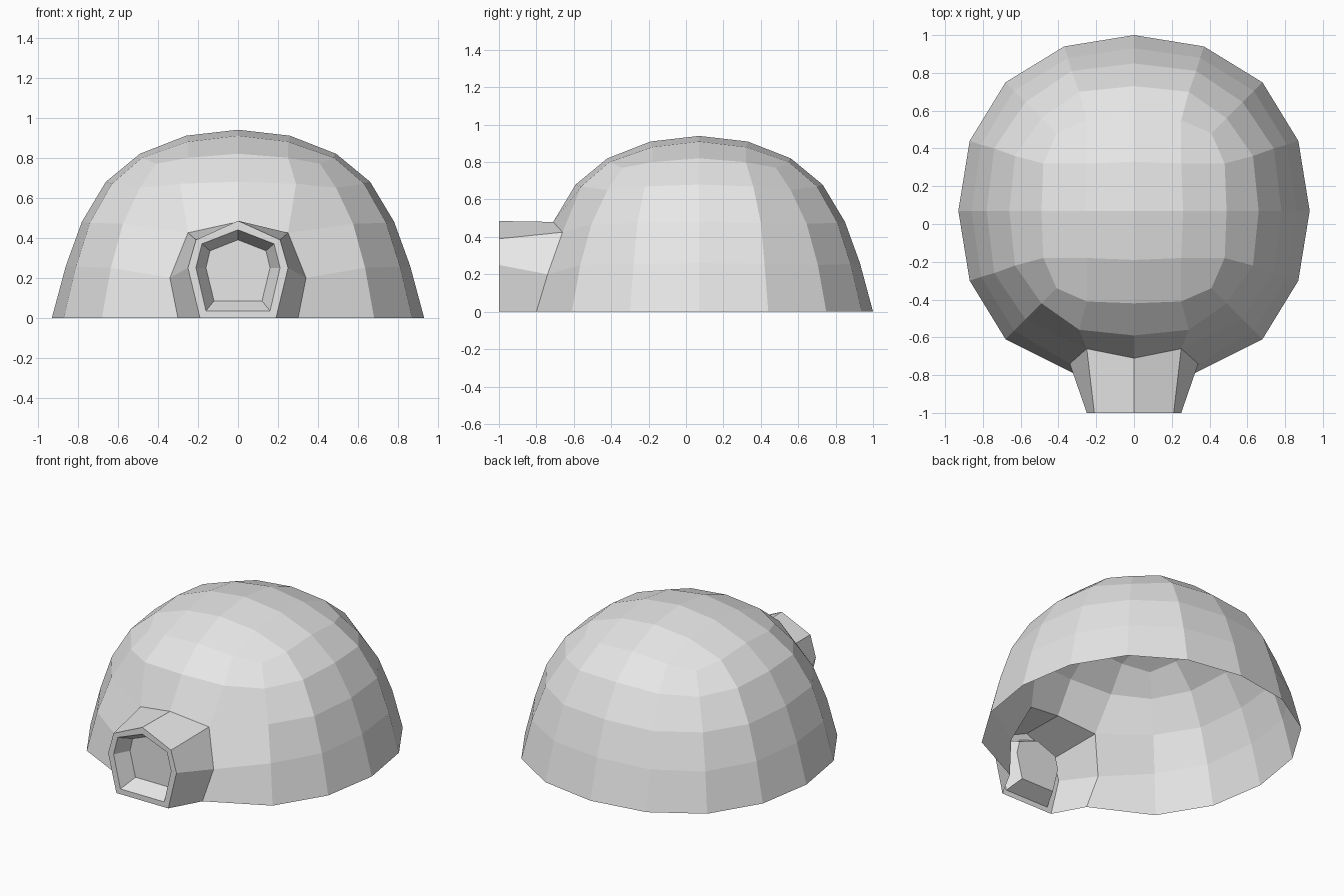
import bpy
import bmesh

cube = bpy.data.objects.get("Cube")
if cube:
    bpy.data.objects.remove(cube, do_unlink=True)

# One plain material for the whole shelter
snow = bpy.data.materials.new("pale_grey")
snow.use_nodes = True
SNOW_COLOUR = (0.8, 0.8, 0.8, 1)
snow.diffuse_color = SNOW_COLOUR
snow.node_tree.nodes["Principled BSDF"].inputs["Base Color"].default_value = SNOW_COLOUR


def finish(name, bm):
    """Turn a bmesh into a flat-shaded object."""
    mesh = bpy.data.meshes.new(name)
    bm.to_mesh(mesh)
    bm.free()
    mesh.materials.append(snow)
    obj = bpy.data.objects.new(name, mesh)
    bpy.context.collection.objects.link(obj)
    return obj


def loft(bm, first, second, closed):
    """Bridge two matching rows of vertices with quads."""
    count = len(first)
    for k in range(count if closed else count - 1):
        n = (k + 1) % count
        bm.faces.new((first[k], first[n], second[n], second[k]))


def mirrored(half):
    """Mirror a right-hand profile that starts at the peak: left foot to right foot."""
    return [(-p[0], *p[1:]) for p in reversed(half[1:])] + half


DOME_Y = 0.07

# Back outline of the porch: it is welded into the dome's doorway
porch_back = [(0, -0.71, 0.48), (0.25, -0.66, 0.425), (0.34, -0.74, 0.2), (0.30, -0.80, 0)]

# Dome rings, top to base: middle (out, z), quarter (out, along, z), corner (out, z)
rings = [
    ((0.49, 0.82), (0.48, 0.25, 0.80), (0.41, 0.77)),
    ((0.66, 0.68), (0.63, 0.29, 0.67), (0.49, 0.65)),
    ((0.78, 0.48), (0.74, 0.33, 0.475), (0.575, 0.47)),
    ((0.86, 0.26), (0.81, 0.35, 0.255), (0.635, 0.25)),
    ((0.93, 0), (0.87, 0.37, 0), (0.68, 0)),
]


def ring_point(ring, i, j):
    """Position on a ring for a cell (i, j) on the edge of a square grid."""
    middle, quarter, corner = ring
    low = min(abs(i), abs(j))
    if low == 0:
        out, along, z = middle[0], 0, middle[1]
    elif low == 1:
        out, along, z = quarter
    else:
        out, z = corner
        along = out

    def place(n):
        size = out if abs(n) == 2 else along
        return size if n > 0 else -size
    return place(i), place(j) + DOME_Y, z


# Dome: square-gridded cap with rings running down to an open base
bm = bmesh.new()
span = range(-2, 3)
cap = {}
for i in span:
    for j in span:
        if max(abs(i), abs(j)) == 2:
            co = ring_point(rings[0], i, j)
        else:
            s, z = ((0, 0.94), (0.26, 0.91), (0.25, 0.88))[abs(i) + abs(j)]
            co = (i * s, j * s + DOME_Y, z)
        cap[i, j] = bm.verts.new(co)
for i in span[:-1]:
    for j in span[:-1]:
        bm.faces.new((cap[i, j], cap[i + 1, j], cap[i + 1, j + 1], cap[i, j + 1]))

walk = ([(i, -2) for i in range(-2, 2)] + [(2, j) for j in range(-2, 2)]
        + [(i, 2) for i in range(2, -2, -1)] + [(-2, j) for j in range(2, -2, -1)])
rows = [[cap[c] for c in walk]]
for ring in rings[1:]:
    rows.append([bm.verts.new(ring_point(ring, *c)) for c in walk])
for upper, lower in zip(rows, rows[1:]):
    loft(bm, lower, upper, True)

# Doorway: remove the four front faces and fit the opening to the porch
bm.faces.ensure_lookup_table()
door_middles = {rows[3][2], rows[4][2]}
doomed = [f for f in bm.faces if door_middles & set(f.verts)]
bmesh.ops.delete(bm, geom=doomed, context='FACES')
for row, spot in zip(rows[2:], porch_back[1:]):
    row[3].co = spot
    row[1].co = (-spot[0], spot[1], spot[2])
finish("dome", bm)

# Porch: short pitched tunnel, then front rim, recess and closed door panel
outer = [(0, 0.485), (0.21, 0.39), (0.25, 0.25), (0.19, 0)]
opening = [(0, 0.44), (0.18, 0.37), (0.21, 0.25), (0.16, 0.035)]
panel = [(0, 0.39), (0.14, 0.335), (0.16, 0.25), (0.12, 0.085)]


def outline(bm, half, y):
    return [bm.verts.new((x, y, z)) for x, z in mirrored(half)]


bm = bmesh.new()
back = [bm.verts.new(p) for p in mirrored(porch_back)]
loft(bm, outline(bm, outer, -1), back, False)
finish("porch_walls", bm)

bm = bmesh.new()
rim = outline(bm, outer, -1)
lip = outline(bm, opening, -1)
inner = outline(bm, panel, -0.9)
loft(bm, rim, lip, True)
loft(bm, lip, inner, True)
bm.faces.new(inner)
bmesh.ops.recalc_face_normals(bm, faces=bm.faces)
if sum(f.normal.y for f in bm.faces) > 0:
    bmesh.ops.reverse_faces(bm, faces=bm.faces)
finish("door_frame", bm)
